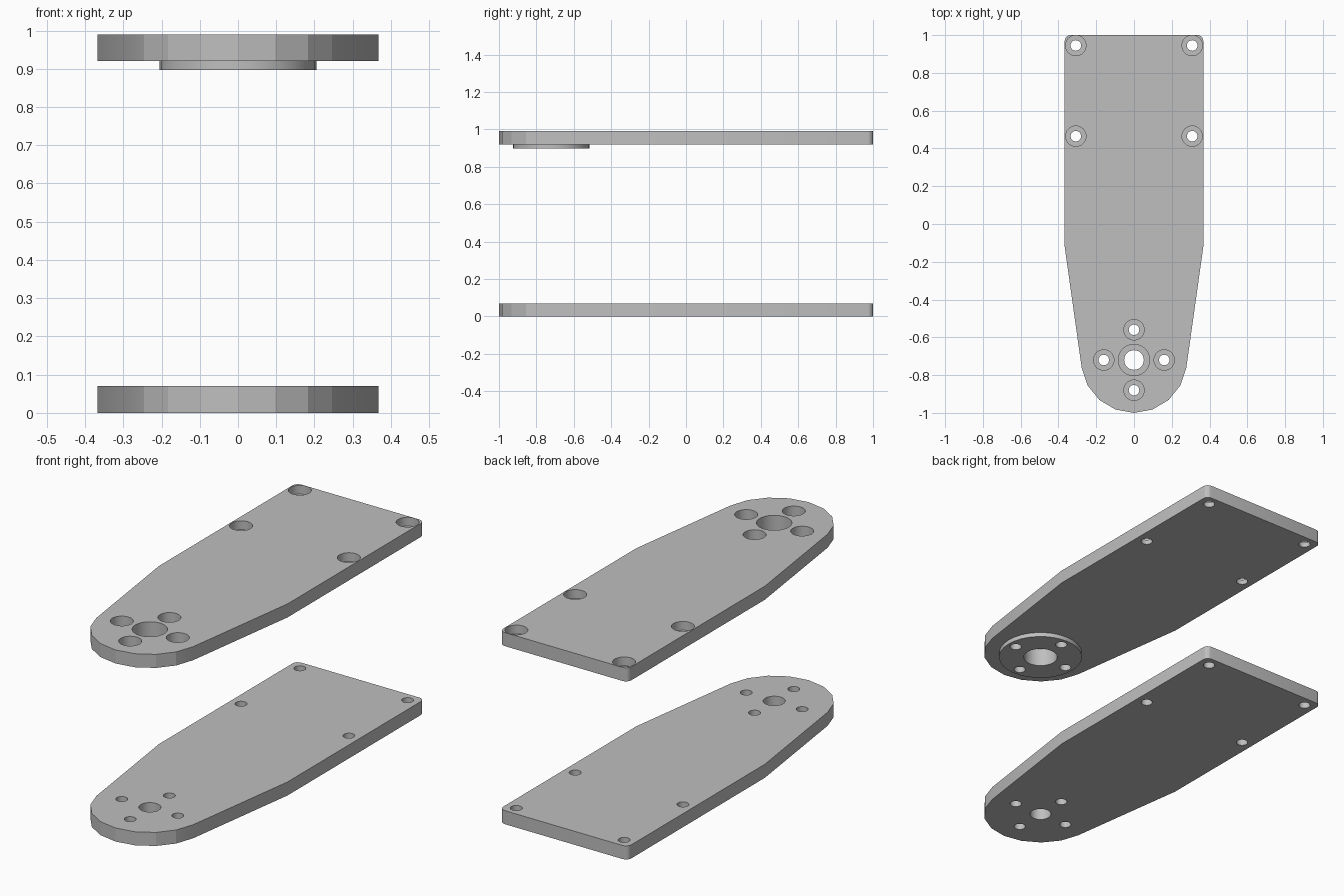
import bpy
import bmesh
from math import sin, cos, pi, radians

if "Cube" in bpy.data.objects:
    bpy.data.objects.remove(bpy.data.objects["Cube"], do_unlink=True)

THICK = 0.07
TOP_Z = 0.92
HUB_Y = -0.72
SEGMENTS = 32

grey = bpy.data.materials.new("plate grey")
grey.use_nodes = True
colour = (0.52, 0.52, 0.52, 1)
grey.diffuse_color = colour
grey.node_tree.nodes["Principled BSDF"].inputs["Base Color"].default_value = colour


def make_object(name, bm):
    bmesh.ops.recalc_face_normals(bm, faces=bm.faces)
    mesh = bpy.data.meshes.new(name)
    bm.to_mesh(mesh)
    bm.free()
    mesh.materials.append(grey)
    obj = bpy.data.objects.new(name, mesh)
    bpy.context.collection.objects.link(obj)
    return obj


def prism(name, outline, z, height):
    """Extrude a flat outline upwards."""
    bm = bmesh.new()
    face = bm.faces.new([bm.verts.new((x, y, z)) for x, y in outline])
    new = bmesh.ops.extrude_face_region(bm, geom=[face])["geom"]
    verts = [v for v in new if isinstance(v, bmesh.types.BMVert)]
    bmesh.ops.translate(bm, verts=verts, vec=(0, 0, height))
    return make_object(name, bm)


def circle(x, y, radius):
    steps = [2 * pi * i / SEGMENTS for i in range(SEGMENTS)]
    return [(x + radius * cos(a), y + radius * sin(a)) for a in steps]


def add_drill(bm, x, y, profile):
    """Closed stepped solid of revolution from (radius, z) pairs."""
    rings = [[bm.verts.new((px, py, z)) for px, py in circle(x, y, r)]
             for r, z in profile]
    bm.faces.new(rings[0])
    bm.faces.new(rings[-1])
    for low, high in zip(rings, rings[1:]):
        for i in range(SEGMENTS):
            j = (i + 1) % SEGMENTS
            bm.faces.new((low[i], low[j], high[j], high[i]))


def straight(radius, z):
    return [(radius, z - 0.1), (radius, z + 0.15)]


def stepped(depth):
    seat = TOP_Z + THICK - depth
    return [(0.028, TOP_Z - 0.1), (0.028, seat), (0.054, seat), (0.054, TOP_Z + 0.15)]


def drill_holes(obj, centre, rim, hub):
    """Cut the centre hole, the four rim holes and the four hub holes."""
    bm = bmesh.new()
    add_drill(bm, 0, HUB_Y, centre)
    for side in (-1, 1):
        for y in (0.465, 0.945):
            add_drill(bm, side * 0.308, y, rim)
        add_drill(bm, side * 0.16, HUB_Y, hub)
        add_drill(bm, 0, HUB_Y + side * 0.16, hub)
    cutter = make_object("hole_cutter", bm)
    cutter.hide_render = True
    cut = obj.modifiers.new("holes", "BOOLEAN")
    cut.operation = "DIFFERENCE"
    cut.solver = "EXACT"
    cut.object = cutter
    bpy.ops.object.select_all(action="DESELECT")
    bpy.context.view_layer.objects.active = obj
    obj.select_set(True)
    bpy.ops.object.modifier_apply(modifier=cut.name)
    bpy.data.objects.remove(cutter, do_unlink=True)
    bpy.ops.object.shade_smooth_by_angle(angle=radians(15))


# Plate outline: rounded nose, tapered flanks, small rear corner fillets
nose = [radians(81.6) * i / 4 for i in range(5)]
half = [(0.28 * sin(a), HUB_Y - 0.28 * cos(a)) for a in nose]
half.append((0.367, -0.12))
fillet = [pi / 2 * i / 4 for i in range(5)]
half += [(0.337 + 0.03 * cos(a), 0.97 + 0.03 * sin(a)) for a in fillet]
outline = half + [(-x, y) for x, y in reversed(half[1:])]

# Lower plate with plain holes
lower_plate = prism("lower_plate", outline, 0, THICK)
drill_holes(lower_plate, straight(0.052, 0), straight(0.028, 0), straight(0.028, 0))

# Upper plate with counterbored holes
upper_plate = prism("upper_plate", outline, TOP_Z, THICK)
drill_holes(upper_plate, straight(0.083, TOP_Z), stepped(0.045), stepped(0.06))

# Raised boss under the upper plate
hub_boss = prism("hub_boss", circle(0, HUB_Y, 0.205), TOP_Z - 0.023, 0.023)
drill_holes(hub_boss, straight(0.083, TOP_Z), stepped(0.045), stepped(0.06))
